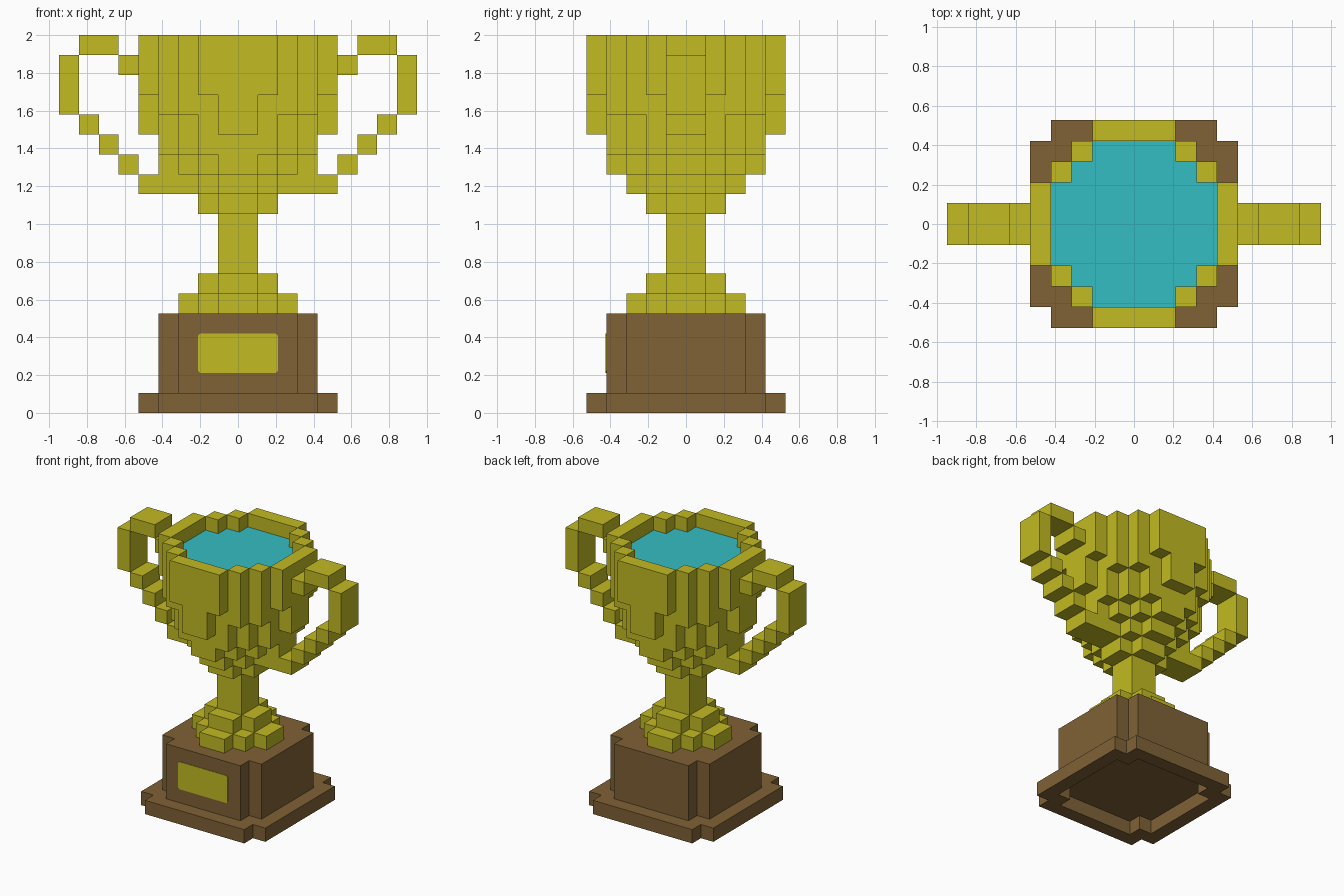
import bpy, bmesh, math
from mathutils import Vector

cube = bpy.data.objects.get("Cube")
if cube:
    bpy.data.objects.remove(cube, do_unlink=True)

U = 2 / 19  # one block


def material(name, rgb):
    lin = [((c / 255 + 0.055) / 1.055) ** 2.4 for c in rgb]
    m = bpy.data.materials.new(name)
    m.use_nodes = True
    m.diffuse_color = (*lin, 1)
    bsdf = next(n for n in m.node_tree.nodes if n.type == 'BSDF_PRINCIPLED')
    bsdf.inputs["Base Color"].default_value = (*lin, 1)
    return m


GOLD = material("gold yellow", (194, 187, 34))
BROWN = material("wood brown", (128, 98, 54))
TEAL = material("turquoise liquid", (53, 190, 196))


def finish(name, bm, mat):
    mesh = bpy.data.meshes.new(name)
    bm.to_mesh(mesh)
    bm.free()
    mesh.materials.append(mat)
    ob = bpy.data.objects.new(name, mesh)
    bpy.context.collection.objects.link(ob)
    return ob


def layer(halves, z0, z1):
    """Blocks of a stepped round layer: halves[j] is the half width of row j out from the centre."""
    return {(x, y, z) for j, h in enumerate(halves) for y in (j, -1 - j)
            for x in range(-h, h) for z in range(z0, z1)}


def box(x0, x1, y0, y1, z0, z1):
    return {(x, y, z) for x in range(x0, x1) for y in range(y0, y1) for z in range(z0, z1)}


def block_solid(name, cells, mat):
    """Skin a set of blocks: keep only exposed sides, then join flat neighbours."""
    bm = bmesh.new()
    for c in cells:
        for axis in range(3):
            for s in (-1, 1):
                n = [0, 0, 0]
                n[axis] = s
                if tuple(a + b for a, b in zip(c, n)) in cells:
                    continue
                corners = []
                for a, b in ((0, 0), (1, 0), (1, 1), (0, 1)):
                    p = Vector(c)
                    p[axis] += s > 0
                    p[(axis + 1) % 3] += a
                    p[(axis + 2) % 3] += b
                    corners.append(bm.verts.new(p * U))
                bm.faces.new(corners if s > 0 else corners[::-1])
    bmesh.ops.remove_doubles(bm, verts=bm.verts, dist=1e-4)
    bmesh.ops.dissolve_limit(bm, angle_limit=math.radians(1), verts=bm.verts, edges=bm.edges)
    return finish(name, bm, mat)


# Wooden base: a bottom rim around a recess, and the block above it
BLOCK = [4, 4, 4, 3]
block_solid("base_rim", layer([5, 5, 5, 5, 4], 0, 1) - layer(BLOCK, 0, 1), BROWN)
block_solid("base_block", layer(BLOCK, 1, 5), BROWN)

# Name plate on the front, with clipped corners
w, z0, z1, cut, y = 2 * U, 2 * U, 4 * U, 0.012, -4 * U
outline = [(-w + cut, z0), (w - cut, z0), (w, z0 + cut), (w, z1 - cut),
           (w - cut, z1), (-w + cut, z1), (-w, z1 - cut), (-w, z0 + cut)]
bm = bmesh.new()
face = bm.faces.new([bm.verts.new((px, y - 0.004, pz)) for px, pz in outline])
side = bmesh.ops.extrude_face_region(bm, geom=[face])["geom"]
bmesh.ops.translate(bm, vec=(0, 0.004, 0), verts=[v for v in side if isinstance(v, bmesh.types.BMVert)])
bmesh.ops.recalc_face_normals(bm, faces=bm.faces)
finish("front_plate", bm, GOLD)

# Stepped foot and stem
block_solid("foot_and_stem",
            layer([3, 2, 1], 5, 6) | layer([2, 1], 6, 7) | layer([1], 7, 10), GOLD)

# Cup widening upward, hollow at the top
INSIDE = [4, 4, 3, 2]
bowl = set()
for halves, lo, hi in (([2, 1], 10, 11), ([3, 2, 1], 11, 12), ([4, 3, 2, 1], 12, 13),
                       ([4, 4, 3, 2], 13, 14), ([5, 4, 3, 2, 1], 14, 15),
                       ([5, 4, 4, 3, 1], 15, 16), ([5, 5, 4, 3, 2], 16, 19)):
    bowl |= layer(halves, lo, hi)
block_solid("cup", bowl - layer(INSIDE, 17, 19), GOLD)
block_solid("liquid", layer(INSIDE, 17, 18), TEAL)

# Handles, as x and z ranges of blocks
HANDLE = ((3, 5, 11, 12), (5, 6, 12, 13), (6, 7, 13, 14), (7, 8, 14, 15),
          (8, 9, 15, 18), (6, 8, 18, 19), (5, 6, 17, 18))
for name, s in (("left_handle", 1), ("right_handle", -1)):
    cells = set()
    for x0, x1, lo, hi in HANDLE:
        a, b = sorted((s * x0, s * x1))
        cells |= box(a, b, -1, 1, lo, hi)
    # the lowest arm ends inside the bowl
    block_solid(name, cells - bowl, GOLD)
